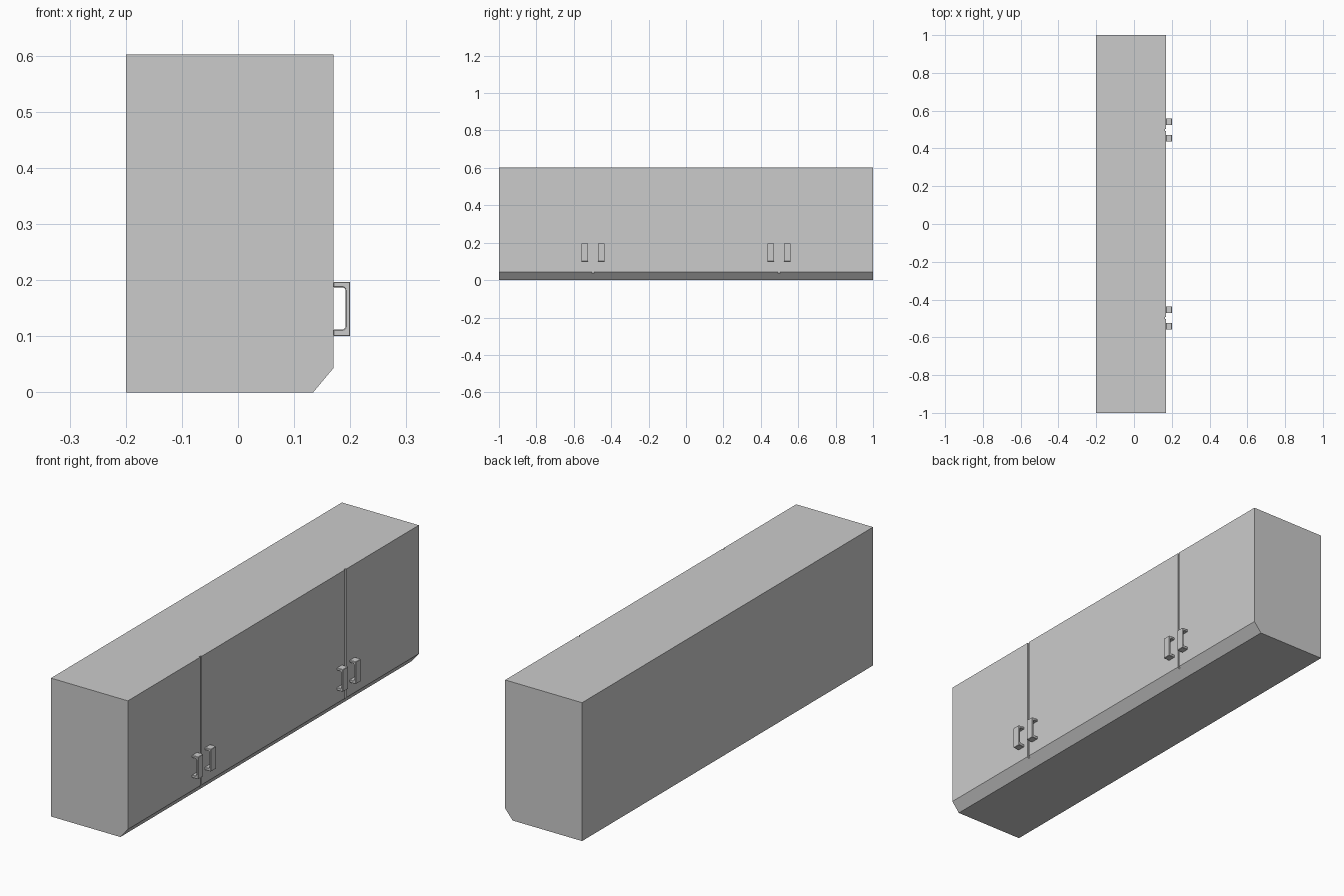
import bpy, bmesh

if "Cube" in bpy.data.objects:
    bpy.data.objects.remove(bpy.data.objects["Cube"])


def prism(name, profile, y0, y1):
    """Extrude an (x, z) outline along y."""
    bm = bmesh.new()
    face = bm.faces.new([bm.verts.new((x, y0, z)) for x, z in profile])
    ext = bmesh.ops.extrude_face_region(bm, geom=[face])
    verts = [v for v in ext["geom"] if isinstance(v, bmesh.types.BMVert)]
    bmesh.ops.translate(bm, verts=verts, vec=(0, y1 - y0, 0))
    bmesh.ops.recalc_face_normals(bm, faces=bm.faces)
    mesh = bpy.data.meshes.new(name)
    bm.to_mesh(mesh)
    bm.free()
    obj = bpy.data.objects.new(name, mesh)
    bpy.context.collection.objects.link(obj)
    return obj


FRONT = 0.17
SEAM_Y = 0.4975

# Cabinet body with the bevelled lower front edge
body = prism("cabinet_body", [(-0.2, 0), (0.134, 0), (FRONT, 0.043),
                              (FRONT, 0.602), (-0.2, 0.602)], -1, 1)

# C-shaped pull handle outline
handle_profile = [(FRONT, 0.1), (0.2, 0.1), (0.2, 0.197), (FRONT, 0.197),
                  (FRONT, 0.187), (0.188, 0.187), (0.192, 0.183),
                  (0.192, 0.116), (0.188, 0.112), (FRONT, 0.112)]

for label, seam in (("left", -SEAM_Y), ("right", SEAM_Y)):
    # Groove between neighbouring doors
    cutter = prism("seam_cutter_" + label, [(FRONT - 0.006, 0.036), (0.2, 0.036),
                                            (0.2, 0.7), (FRONT - 0.006, 0.7)],
                   seam - 0.0045, seam + 0.0045)
    cutter.hide_render = True
    cutter.hide_set(True)
    cut = body.modifiers.new("door_seam_" + label, "BOOLEAN")
    cut.operation = "DIFFERENCE"
    cut.solver = "EXACT"
    cut.object = cutter

    # Pair of handles either side of the groove
    for side, offset in (("a", -0.044), ("b", 0.044)):
        mid = seam + offset
        handle = prism(f"handle_{label}_{side}", handle_profile, mid - 0.018, mid + 0.018)
        bevel = handle.modifiers.new("edge_bevel", "BEVEL")
        bevel.width = 0.0015
        bevel.segments = 1
